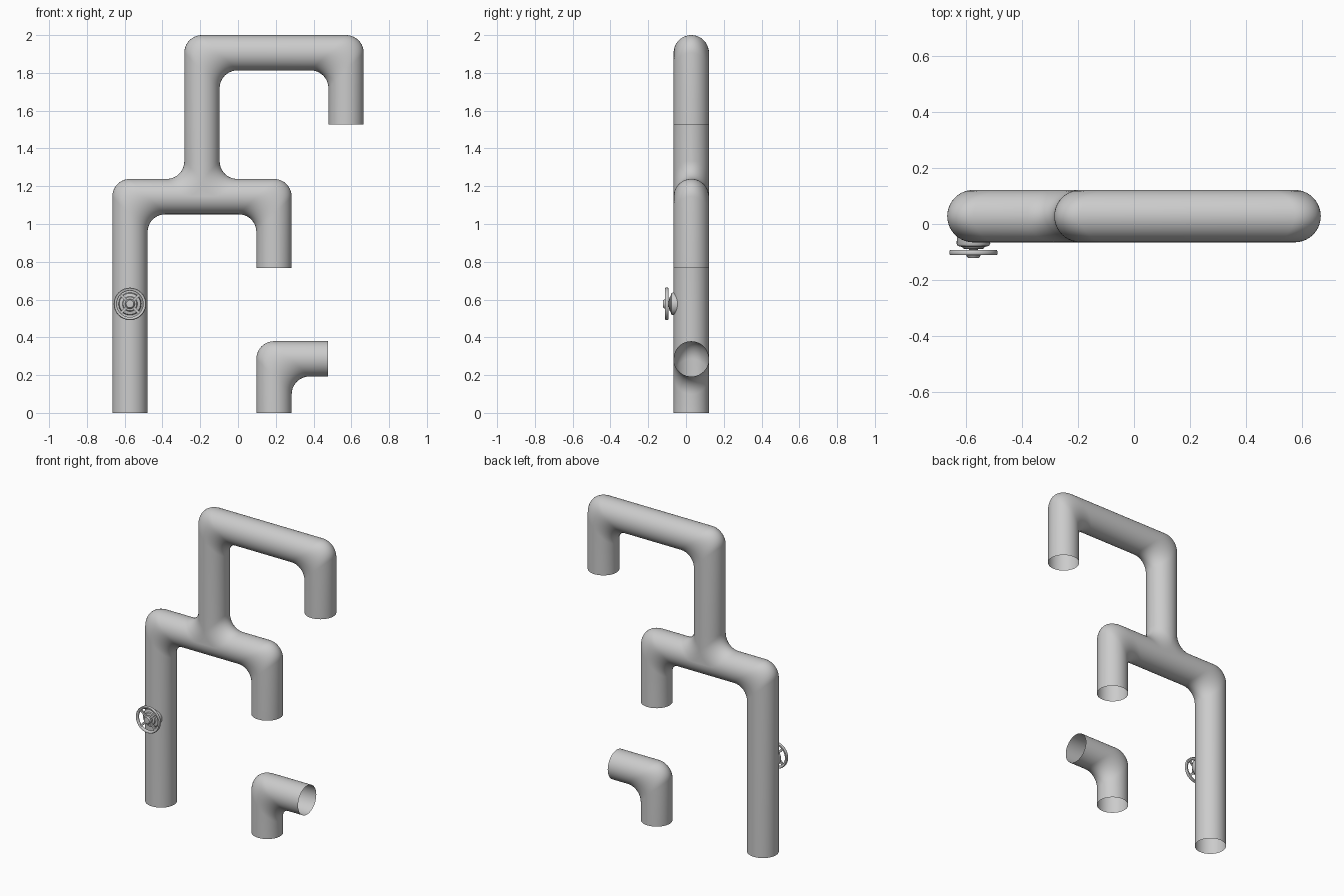
import bpy, bmesh, math
from mathutils import Vector, Matrix

if "Cube" in bpy.data.objects:
    bpy.data.objects.remove(bpy.data.objects["Cube"])

R = 0.0935          # pipe radius (also the fillet radius)
YC = 0.028          # pipe centre plane
U = 0.1907          # layout spacing
SEG, STEPS = 40, 10
Y = Vector((0, 1, 0))


def P(x, z):
    return Vector((x, YC, z))


def loft(bm, rings, closed=True):
    vs = [[bm.verts.new(p) for p in ring] for ring in rings]
    n = len(rings[0])
    for a, b in zip(vs, vs[1:]):
        for i in range(n if closed else n - 1):
            j = (i + 1) % n
            bm.faces.new((a[i], a[j], b[j], b[i]))
    return vs


def ring(m, h, half=False):
    # ellipse about m with in-plane half axis h; half keeps the -h side
    n = SEG // 2 + 1 if half else SEG
    a0 = math.pi / 2 if half else 0
    return [m + h * math.cos(a0 + 2 * math.pi * i / SEG)
            + Y * R * math.sin(a0 + 2 * math.pi * i / SEG) for i in range(n)]


def elbow_mids(c, d0, d1):
    th = [math.pi / 2 * i / STEPS for i in range(STEPS + 1)]
    return [c + R * (d1 - d0 - d1 * math.cos(t) + d0 * math.sin(t)) for t in th]


def pipe(bm, pts, half=False):
    # round pipe with tight rounded corners, open at both ends
    dirs = [(b - a).normalized() for a, b in zip(pts, pts[1:])]
    rings = [ring(pts[0], -R * dirs[1], half)]
    for c, d0, d1 in zip(pts[1:], dirs, dirs[1:]):
        rings += [ring(m, R * (d0 - d1), half) for m in elbow_mids(c, d0, d1)]
    rings.append(ring(pts[-1], R * dirs[-2], half))
    loft(bm, rings, not half)


def finish(bm, name, angle=40):
    bmesh.ops.remove_doubles(bm, verts=bm.verts, dist=1e-5)
    bmesh.ops.recalc_face_normals(bm, faces=bm.faces)
    me = bpy.data.meshes.new(name)
    bm.to_mesh(me)
    bm.free()
    for p in me.polygons:
        p.use_smooth = True
    me.set_sharp_from_angle(angle=math.radians(angle))
    ob = bpy.data.objects.new(name, me)
    bpy.context.collection.objects.link(ob)
    return ob


# branching main pipe: left leg, right drop, upper loop
ZT = 1.145
C = P(-U, ZT)
X, Z = Vector((1, 0, 0)), Vector((0, 0, 1))
bm = bmesh.new()
pipe(bm, [P(-3 * U, 0), P(-3 * U, ZT), C - 2 * R * X])
pipe(bm, [C + 2 * R * X, P(U, ZT), P(U, 0.768)])
pipe(bm, [C + 2 * R * Z, P(-U, 2 - R), P(3 * U, 2 - R), P(3 * U, 1.528)])
# tee joint: lower half pipe, two filleted inner corners, flat cheeks
loft(bm, [ring(C + k * R * X, R * Z, True) for k in (-2, -1, 1, 2)], False)
for s in (1, -1):
    pipe(bm, [C + 2 * R * Z, C, C + s * 2 * R * X], True)
    cheek = elbow_mids(C, -Z, X) + elbow_mids(C, -X, Z)
    # second run goes from the left side up to the top
    left = [Vector((2 * C.x - p.x, p.y, p.z)) for p in elbow_mids(C, -Z, X)]
    cheek = elbow_mids(C, -Z, X) + left[::-1][:-1]
    bm.faces.new([bm.verts.new(p + s * R * Y) for p in cheek])
finish(bm, "main_pipe")

# separate floor elbow
bm = bmesh.new()
pipe(bm, [P(U, 0), P(U, 1.5 * U), P(2.5 * U, 1.5 * U)])
finish(bm, "floor_elbow")

# valve on the left leg, turned about the y axis
VX, VZ = -3 * U, 0.577


def lathe(bm, profile, n=32):
    loft(bm, [[Vector((VX + r * math.cos(2 * math.pi * i / n), y,
                       VZ + r * math.sin(2 * math.pi * i / n))) for i in range(n)]
              for r, y in profile])


bm = bmesh.new()
lathe(bm, [(0.058, -0.03), (0.06, -0.07), (0.056, -0.078), (0.04, -0.082),
           (0.036, -0.088), (0.016, -0.09), (0.016, -0.1)])
finish(bm, "valve_base")

bm = bmesh.new()
lathe(bm, [(0.07, -0.097), (0.074, -0.093), (0.083, -0.093), (0.086, -0.097),
           (0.086, -0.107), (0.083, -0.111), (0.074, -0.111), (0.07, -0.107), (0.07, -0.097)])
finish(bm, "wheel_rim", 50)

bm = bmesh.new()
lathe(bm, [(0.0005, -0.094), (0.024, -0.094), (0.026, -0.112), (0.02, -0.1205), (0.0005, -0.1215)])
for k in range(4):
    rot = Matrix.Rotation(math.radians(45 + 90 * k), 4, 'Y')
    bmesh.ops.create_cube(bm, size=1, matrix=Matrix.Translation((VX, -0.103, VZ)) @ rot
                          @ Matrix.Translation((0.045, 0, 0)) @ Matrix.Diagonal((0.058, 0.01, 0.013, 1)))
finish(bm, "wheel_hub_and_spokes")
